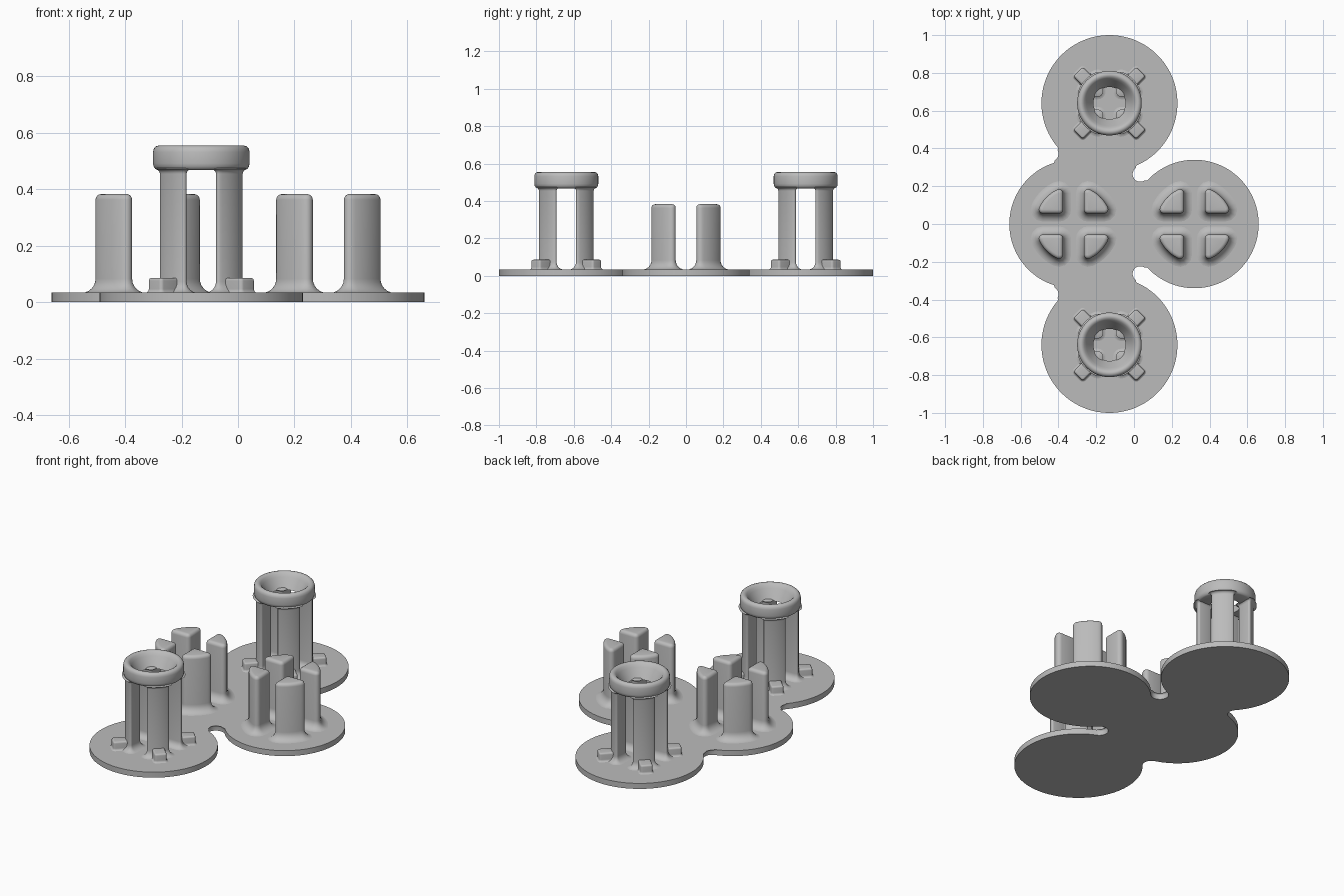
import bpy, bmesh, math
from mathutils import Vector, Matrix

cube = bpy.data.objects.get("Cube")
if cube:
    bpy.data.objects.remove(cube, do_unlink=True)

grey = bpy.data.materials.new("plain grey")
grey.use_nodes = True
COLOUR = (0.5, 0.5, 0.5, 1)
grey.diffuse_color = COLOUR
grey.node_tree.nodes["Principled BSDF"].inputs["Base Color"].default_value = COLOUR

PLATE = 0.034
QUARTER = math.pi / 2


def polar(r, a):
    return Vector((r * math.cos(a), r * math.sin(a)))


def finish(name, bm, location=(0, 0, 0), turn=0.0):
    bmesh.ops.recalc_face_normals(bm, faces=bm.faces)
    mesh = bpy.data.meshes.new(name)
    bm.to_mesh(mesh)
    bm.free()
    mesh.materials.append(grey)
    obj = bpy.data.objects.new(name, mesh)
    bpy.context.collection.objects.link(obj)
    obj.location = location
    obj.rotation_euler.z = turn
    bpy.ops.object.select_all(action='DESELECT')
    obj.select_set(True)
    bpy.context.view_layer.objects.active = obj
    bpy.ops.object.shade_smooth_by_angle(angle=math.radians(40))
    return obj


def skin(bm, loops, closed_ends=True):
    rings = [[bm.verts.new(p) for p in loop] for loop in loops]
    n = len(rings[0])
    for low, high in zip(rings, rings[1:]):
        for i in range(n):
            j = (i + 1) % n
            bm.faces.new((low[i], low[j], high[j], high[i]))
    if closed_ends:
        bm.faces.new(rings[0][::-1])
        bm.faces.new(rings[-1])


def rounded_outline(core):
    """Pairs of point and outward normal; sharp corners get a fan of normals."""
    pairs = []
    for i, p in enumerate(core):
        a, b = p - core[i - 1], core[(i + 1) % len(core)] - p
        start = math.atan2(-a.x, a.y)
        bend = math.atan2(a.x * b.y - a.y * b.x, a.dot(b))
        steps = (0, 0.25, 0.5, 0.75, 1) if bend > 0.4 else (0.5,)
        pairs += [(p, polar(1, start + bend * s)) for s in steps]
    return pairs


def loft(name, core, corner, levels, location, turn):
    outline = rounded_outline(core)
    bm = bmesh.new()
    skin(bm, [[(*(p + n * (corner + off)), z) for p, n in outline] for z, off in levels])
    return finish(name, bm, location, turn)


def flare(z, size, direction=1):
    """Concave fillet levels leaving a flat surface at height z."""
    arc = [QUARTER * i / 6 for i in range(7)]
    levels = [(z + direction * size * (1 - math.cos(a)), size * (1 - math.sin(a))) for a in arc]
    return levels[::direction]


def dome(z, size):
    """Convex rounding levels that finish at height z."""
    arc = [QUARTER * i / 4 for i in range(5)]
    return [(z - size * (1 - math.sin(a)), -size * (1 - math.cos(a))) for a in arc]


def sector(gap, radius, corner):
    """Quarter wedge standing back from both axes, shrunk by its corner radius."""
    inner, r = gap + corner, radius - corner
    a = math.asin(inner / r)
    sweep = QUARTER - 2 * a
    return [Vector((inner, inner))] + [polar(r, a + sweep * i / 12) for i in range(13)]


# Base plate: four discs joined by small fillets
discs = [(0.32, 0, 0.34), (-0.13, 0.64, 0.36), (-0.32, 0, 0.34), (-0.13, -0.64, 0.36)]
sides = [1, -1, -1, 1]
FILLET = 0.05


def fillet_centre(one, two, side):
    p, q = Vector(one[:2]), Vector(two[:2])
    r, s = one[2] + FILLET, two[2] + FILLET
    d = (q - p).length
    u = (q - p) / d
    along = (r * r - s * s + d * d) / (2 * d)
    return p + u * along + Vector((-u.y, u.x)) * side * math.sqrt(r * r - along * along)


def arc_points(centre, r, start, end, ccw):
    a = math.atan2(start.y, start.x)
    b = math.atan2(end.y, end.x)
    sweep = (b - a) % math.tau
    if not ccw:
        sweep -= math.tau
    n = max(4, int(abs(sweep) * (16 if ccw else 5)))
    return [centre + polar(r, a + sweep * i / n) for i in range(n)]


centres = [fillet_centre(discs[i], discs[(i + 1) % 4], sides[i]) for i in range(4)]
outline = []
for i, disc in enumerate(discs):
    c, nxt = Vector(disc[:2]), Vector(discs[(i + 1) % 4][:2])
    f = centres[i]
    outline += arc_points(c, disc[2], centres[i - 1] - c, f - c, True)
    outline += arc_points(f, FILLET, c - f, nxt - f, False)
bm = bmesh.new()
skin(bm, [[(*p, z) for p in outline] for z in (0, PLATE)])
rim = [e for e in bm.edges if all(v.co.z > PLATE / 2 for v in e.verts)]
bmesh.ops.bevel(bm, geom=rim, offset=0.01, segments=3, profile=0.5, affect='EDGES')
finish("base_plate", bm)

# Solid posts: four wedges on each of the two middle discs
post_core = sector(0.055, 0.202, 0.022)
post_levels = flare(PLATE - 0.001, 0.05) + dome(0.383, 0.02)
for side, x in (("right", -0.32), ("left", 0.32)):
    for k in range(4):
        loft(f"{side}_post_{k + 1}", post_core, 0.022, post_levels, (x, 0, 0), QUARTER * k)

# Slotted sockets: four wedge columns, a flared collar and four stop tabs
column_core = sector(0.052, 0.16, 0.01)
column_levels = flare(PLATE - 0.001, 0.04) + flare(0.472, 0.018, -1) + [(0.478, 0.0)]
tab_core = [Vector(p) for p in ((0.13, -0.023), (0.223, -0.023), (0.223, 0.023), (0.13, 0.023))]
tab_levels = flare(PLATE - 0.001, 0.014) + dome(0.086, 0.01)
collar = [(0.085, 0.468), (0.155, 0.468), (0.163, 0.472), (0.169, 0.481), (0.171, 0.492),
          (0.171, 0.532), (0.168, 0.544), (0.161, 0.552), (0.151, 0.555), (0.142, 0.553),
          (0.133, 0.546), (0.122, 0.53), (0.1, 0.492)]
for end, y in (("back", 0.64), ("front", -0.64)):
    spot = (-0.13, y, 0)
    for k in range(4):
        loft(f"{end}_column_{k + 1}", column_core, 0.01, column_levels, spot, QUARTER * k)
        loft(f"{end}_tab_{k + 1}", tab_core, 0.012, tab_levels, spot, QUARTER * (k + 0.5))
    bm = bmesh.new()
    rings = [[(*polar(r, math.tau * i / 64), z) for i in range(64)] for r, z in collar]
    skin(bm, rings + rings[:1], closed_ends=False)
    bmesh.ops.remove_doubles(bm, verts=bm.verts, dist=0.0001)
    finish(f"{end}_collar", bm, spot)
